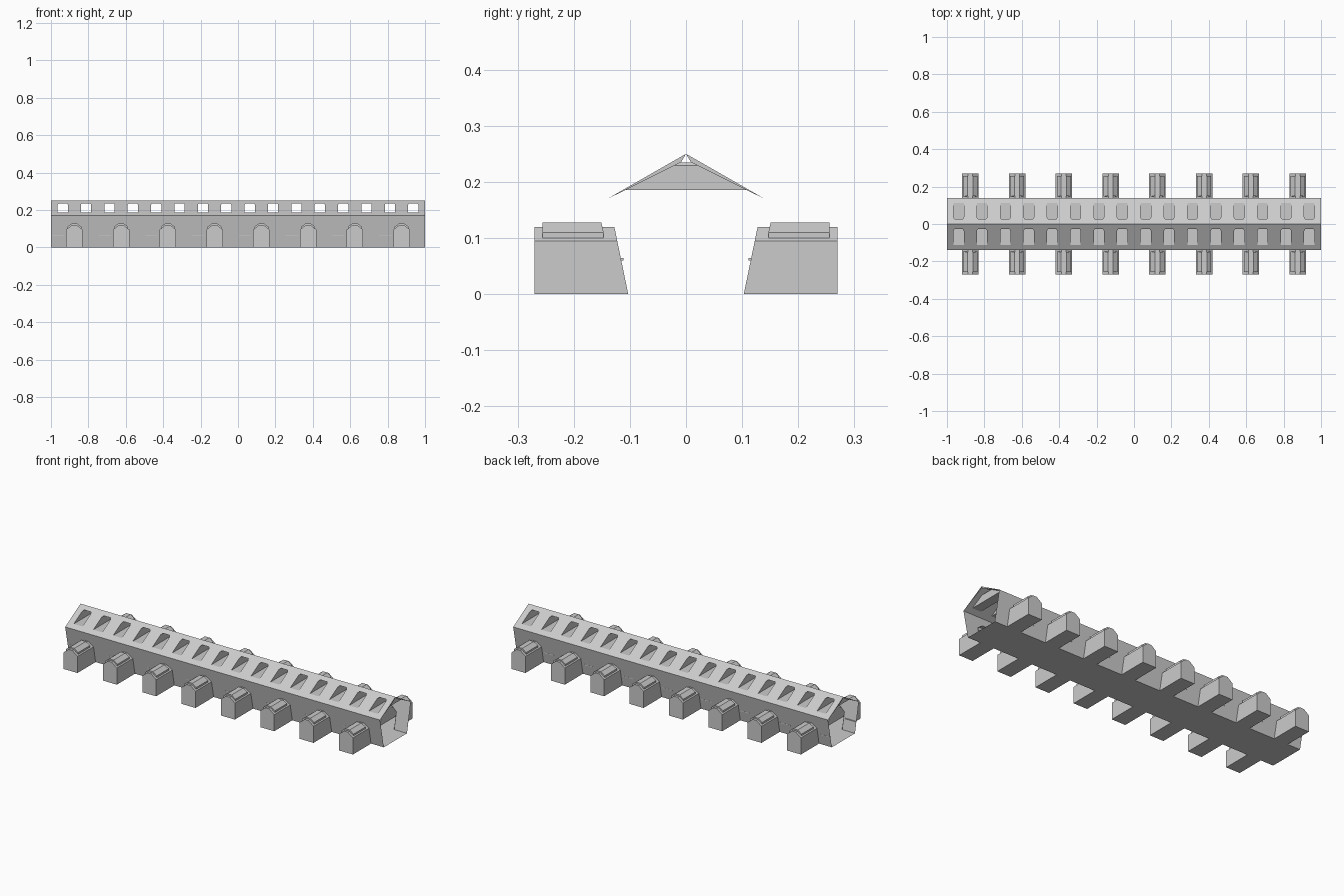
import bpy
import bmesh

if "Cube" in bpy.data.objects:
    bpy.data.objects.remove(bpy.data.objects["Cube"], do_unlink=True)

grey = bpy.data.materials.new("plain_grey")
grey.use_nodes = True
grey.diffuse_color = (0.6, 0.6, 0.6, 1)
grey.node_tree.nodes["Principled BSDF"].inputs["Base Color"].default_value = (0.6, 0.6, 0.6, 1)

EAVE_Y, EAVE_Z, RIDGE_Z, FOOT_Y = 0.14, 0.17, 0.25, 0.105
BAYS = [-0.875 + 0.25 * i for i in range(8)]
WINDOWS = [-0.9375 + 0.125 * i for i in range(16)]


def finish(name, bm):
    bmesh.ops.remove_doubles(bm, verts=bm.verts, dist=0.00005)
    mesh = bpy.data.meshes.new(name)
    bm.to_mesh(mesh)
    bm.free()
    mesh.materials.append(grey)
    obj = bpy.data.objects.new(name, mesh)
    bpy.context.collection.objects.link(obj)
    return obj


def face(bm, points, outward):
    f = bm.faces.new([bm.verts.new(p) for p in points])
    f.normal_update()
    if sum(a * b for a, b in zip(f.normal, outward)) < 0:
        f.normal_flip()


def prism(bm, section, x, y0, y1, caps=(True, True)):
    """Sweep an (x, z) section along y."""
    made = []
    n = len(section)
    rings = [[bm.verts.new((x + a, y, z)) for a, z in section] for y in (y0, y1)]
    for i in range(n):
        j = (i + 1) % n
        made.append(bm.faces.new((rings[0][i], rings[0][j], rings[1][j], rings[1][i])))
    for ring, wanted in zip(rings, caps):
        if wanted:
            made.append(bm.faces.new(ring))
    bmesh.ops.recalc_face_normals(bm, faces=made)
    return rings


def wall_y(z):
    return FOOT_Y + (EAVE_Y - FOOT_Y) * z / EAVE_Z


def roof_y(z):
    return EAVE_Y * (RIDGE_Z - z) / (RIDGE_Z - EAVE_Z)


# Arch outline shared by the alcoves and their door openings
def arch(w, eave, top, flat):
    return [(-w, 0), (-w, eave), (-flat, top), (flat, top), (w, eave), (w, 0)]


DOOR = arch(0.044, 0.095, 0.12, 0.012)

# Leaning side walls with an arched opening in every bay
for side, label in ((-1, "front"), (1, "back")):
    bm = bmesh.new()
    for x in BAYS:
        def on_wall(pts):
            face(bm, [(x + a, side * wall_y(z), z) for a, z in pts], (0, side, 0))
        for s in (-1, 1):
            on_wall([(s * 0.125, 0), (s * 0.044, 0), (s * 0.044, 0.095),
                     (s * 0.044, EAVE_Z), (s * 0.125, EAVE_Z)])
            on_wall([(s * 0.044, 0.095), (s * 0.012, 0.12),
                     (s * 0.012, EAVE_Z), (s * 0.044, EAVE_Z)])
        on_wall([(-0.012, 0.12), (0.012, 0.12), (0.012, EAVE_Z), (-0.012, EAVE_Z)])
    finish(label + "_wall", bm)

    # Alcoves projecting from the wall, open towards the corridor
    bm = bmesh.new()
    for x in BAYS:
        rings = prism(bm, DOOR, x, side * 0.27, side * 0.13, (True, False))
        for v in rings[1]:
            v.co.y = side * (wall_y(v.co.z) - 0.002)
    finish(label + "_alcoves", bm)

    # Raised gable panels on the alcove roofs
    bm = bmesh.new()
    panel = [(-0.038, 0.1), (-0.038, 0.11), (-0.014, 0.128),
             (0.014, 0.128), (0.038, 0.11), (0.038, 0.1)]
    for x in BAYS:
        rings = prism(bm, panel, x, side * 0.256, side * 0.147)
        for v in rings[1]:
            if v.co.z > 0.12:
                v.co.y += side * 0.004
    finish(label + "_alcove_roof_panels", bm)

    # Small ledges through the wall beside each opening
    bm = bmesh.new()
    for x in BAYS:
        y = wall_y(0.062)
        prism(bm, [(-0.12, 0.06), (-0.12, 0.064), (-0.055, 0.064), (-0.055, 0.06)],
              x, side * (y - 0.006), side * (y + 0.001))
    finish(label + "_wall_ledges", bm)

# Floor
bm = bmesh.new()
face(bm, [(sx, sy * FOOT_Y, 0) for sx, sy in ((-1, -1), (1, -1), (1, 1), (-1, 1))], (0, 0, -1))
finish("floor", bm)

# Pitched roof with a row of windows on each slope
W, LOW, HIGH = 0.0275, 0.186, 0.235
CUT = 0.006
window = [(-W, LOW), (-W, HIGH - CUT), (-W + CUT, HIGH),
          (W - CUT, HIGH), (W, HIGH - CUT), (W, LOW)]
bm = bmesh.new()
for side in (-1, 1):
    for x in WINDOWS:
        def on_roof(pts):
            face(bm, [(x + a, side * roof_y(z), z) for a, z in pts], (0, side, 1))
        for s in (-1, 1):
            on_roof([(s * 0.0625, EAVE_Z), (s * W, EAVE_Z), (s * W, LOW),
                     (s * W, HIGH - CUT), (s * W, RIDGE_Z), (s * 0.0625, RIDGE_Z)])
            on_roof([(s * W, HIGH - CUT), (s * (W - CUT), HIGH),
                     (s * (W - CUT), RIDGE_Z), (s * W, RIDGE_Z)])
        on_roof([(-W, EAVE_Z), (W, EAVE_Z), (W, LOW), (-W, LOW)])
        on_roof([(-W + CUT, HIGH), (W - CUT, HIGH), (W - CUT, RIDGE_Z), (-W + CUT, RIDGE_Z)])
    # Thin tapering rim at the open ends
    for end in (-1, 1):
        face(bm, [(end, 0, RIDGE_Z), (end, side * 0.009, HIGH),
                  (end, side * 0.113, 0.183), (end, side * EAVE_Y, EAVE_Z)], (end, 0, 0))
finish("roof", bm)

# Window shafts running through from slope to slope
bm = bmesh.new()
for x in WINDOWS:
    rings = prism(bm, window, x, -0.1, 0.1, (False, False))
    for side, ring in zip((-1, 1), rings):
        for v in ring:
            v.co.y = side * roof_y(v.co.z)
bmesh.ops.reverse_faces(bm, faces=bm.faces)
finish("window_shafts", bm)
